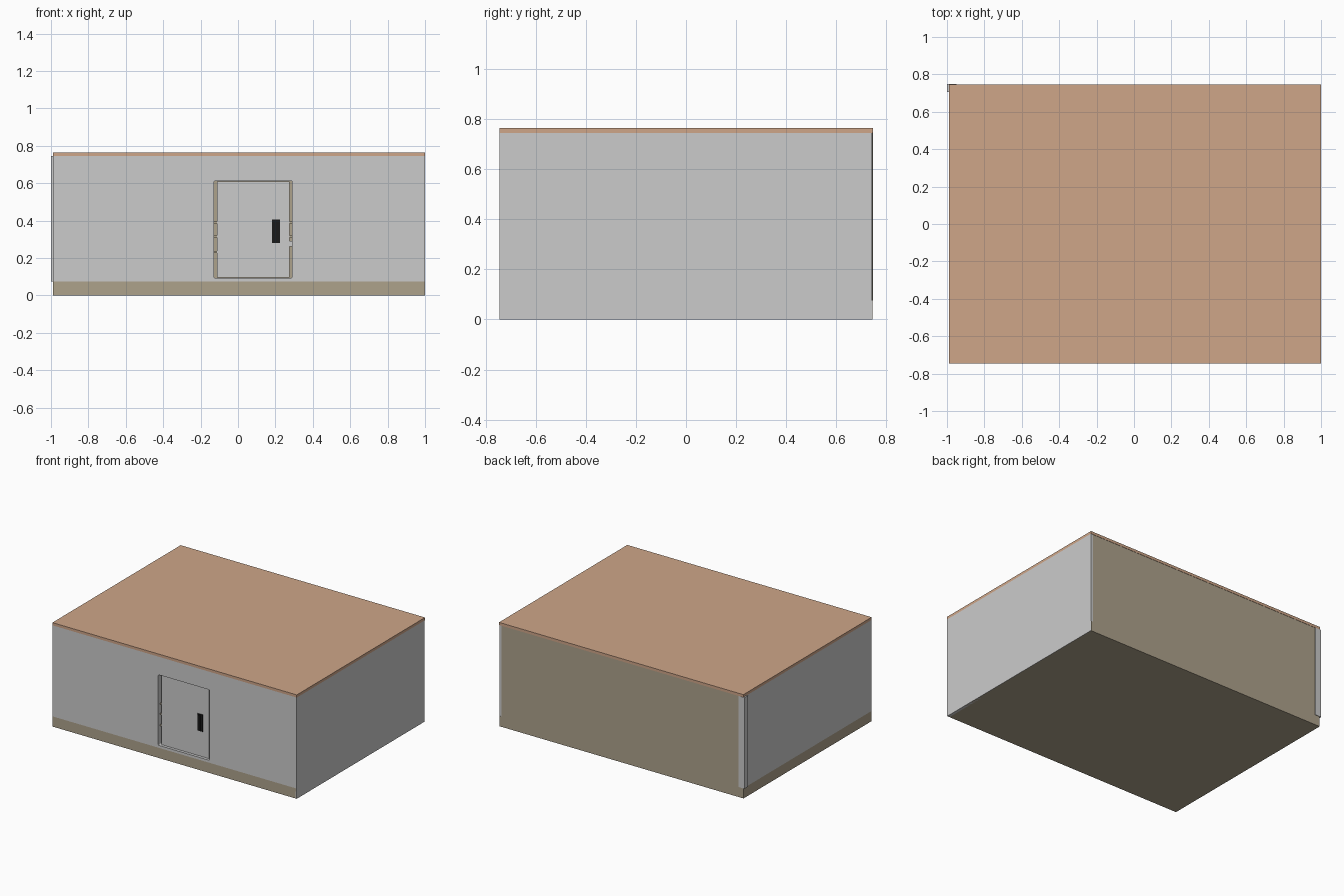
import bpy, bmesh

if "Cube" in bpy.data.objects:
    bpy.data.objects.remove(bpy.data.objects["Cube"])


def material(name, rgb):
    m = bpy.data.materials.new(name)
    m.diffuse_color = (*rgb, 1)
    m.use_nodes = True
    m.node_tree.nodes["Principled BSDF"].inputs["Base Color"].default_value = m.diffuse_color
    return m


TAN = material("tan_core", (0.42, 0.36, 0.26))
PEACH = material("peach_roof", (0.62, 0.38, 0.25))
BLACK = material("black_handle", (0.01, 0.01, 0.01))


def box(name, x, y, z, mat=None, bevel=0):
    """Box from (min, max) ranges; bevel rounds edges parallel to y."""
    bm = bmesh.new()
    bmesh.ops.create_cube(bm, size=1)
    for v in bm.verts:
        for i, (lo, hi) in enumerate((x, y, z)):
            v.co[i] = lo if v.co[i] < 0 else hi
    if bevel:
        edges = [e for e in bm.edges
                 if abs(e.verts[0].co.y - e.verts[1].co.y) > 1e-6]
        bmesh.ops.bevel(bm, geom=edges, offset=bevel, segments=3,
                        profile=0.5, affect='EDGES')
    bmesh.ops.recalc_face_normals(bm, faces=bm.faces)
    me = bpy.data.meshes.new(name)
    bm.to_mesh(me)
    bm.free()
    if mat:
        me.materials.append(mat)
    ob = bpy.data.objects.new(name, me)
    bpy.context.collection.objects.link(ob)
    return ob


# Base slab, inner core (bare at the back) and roof slab
box("base", (-0.99, 0.997), (-0.745, 0.745), (0, 0.075), TAN)
box("core", (-0.97, 0.98), (-0.705, 0.745), (0.075, 0.745), TAN)
box("roof", (-0.99, 1.0), (-0.745, 0.747), (0.745, 0.765), PEACH)

# Grey cladding
box("left_wall", (-0.99, -0.97), (-0.705, 0.744), (0.075, 0.745))
box("right_wall", (0.98, 1.0), (-0.745, 0.744), (0, 0.745))
front = box("front_wall", (-0.99, 0.98), (-0.745, -0.705), (0.075, 0.745))

# Door opening in the front wall
cutter = box("door_cutter", (-0.128, 0.29), (-0.8, -0.65), (0.093, 0.612),
             bevel=0.006)
cutter.hide_render = True
cutter.hide_set(True)
cut = front.modifiers.new("door_opening", 'BOOLEAN')
cut.object = cutter
cut.solver = 'EXACT'

# Corner trim wrapping the back left corner
box("corner_trim_back", (-1.0, -0.95), (0.735, 0.748), (0.075, 0.745))
box("corner_trim_side", (-1.0, -0.985), (0.705, 0.735), (0.075, 0.745))

# Recessed door leaf with a gap on each side
box("door", (-0.113, 0.275), (-0.728, -0.704), (0.095, 0.61))
box("door_handle", (0.182, 0.225), (-0.733, -0.727), (0.28, 0.405), BLACK)
box("handle_grip", (0.187, 0.206), (-0.739, -0.732), (0.287, 0.398), BLACK)

# Hinges and latch in the side gaps
for i, z in enumerate((0.232, 0.315, 0.39)):
    box(f"hinge_{i}", (-0.128, -0.113), (-0.722, -0.704), (z - 0.005, z + 0.005), TAN)
for i, z in enumerate((0.315, 0.39)):
    box(f"strike_{i}", (0.275, 0.29), (-0.722, -0.704), (z - 0.005, z + 0.005), TAN)
box("latch", (0.275, 0.288), (-0.722, -0.704), (0.262, 0.29))
